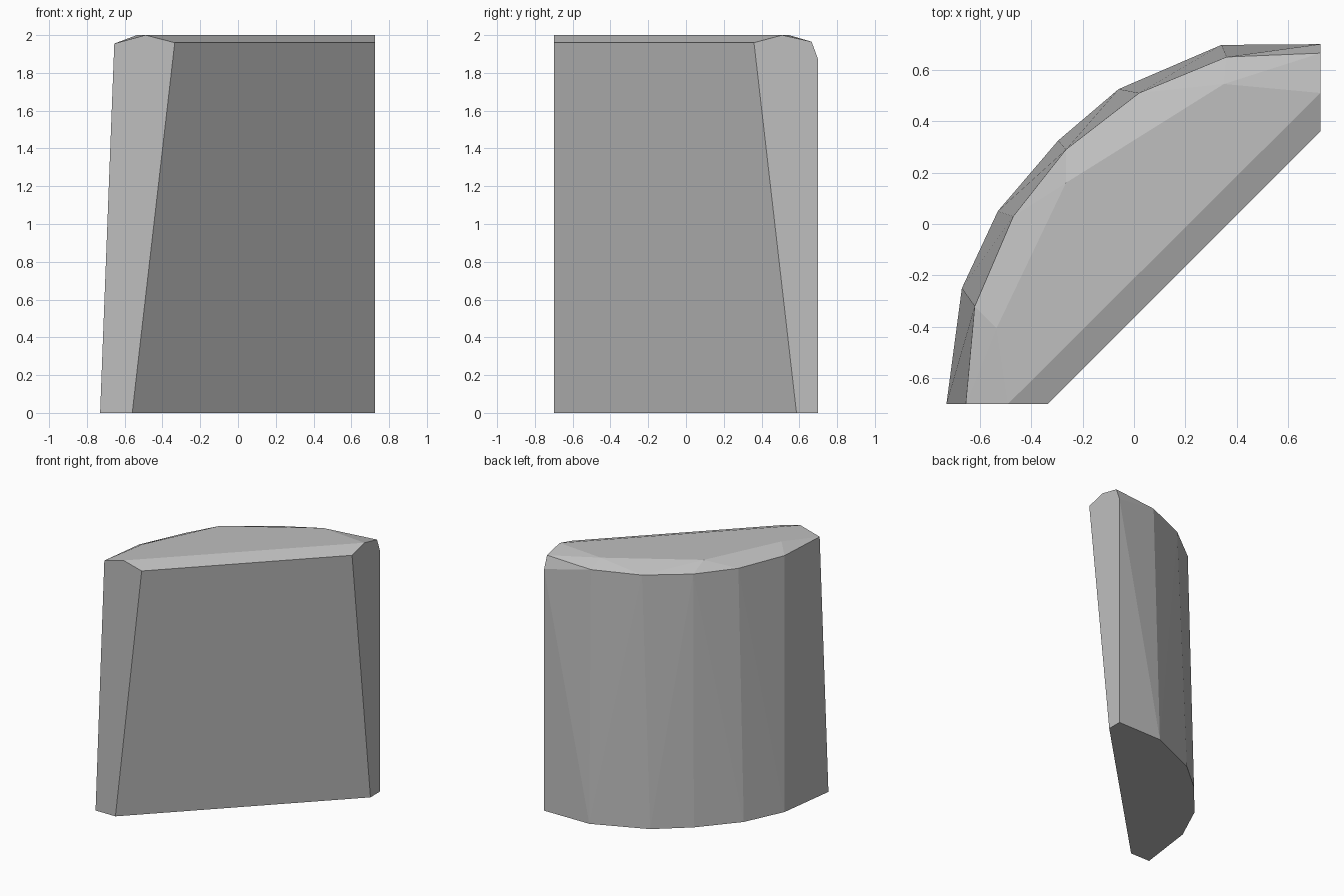
import bpy
import bmesh

cube = bpy.data.objects.get("Cube")
if cube:
    bpy.data.objects.remove(cube, do_unlink=True)

# Plain grey stone
grey = bpy.data.materials.new("grey_stone")
colour = (0.52, 0.52, 0.52, 1)
grey.diffuse_color = colour
grey.use_nodes = True
grey.node_tree.nodes["Principled BSDF"].inputs["Base Color"].default_value = colour

# Outlines: curved back first, then the two corners of the slanted front
base = [(0.725, 0.7), (0.34, 0.697), (-0.06, 0.525), (-0.295, 0.325),
        (-0.53, 0.05), (-0.67, -0.25), (-0.73, -0.7), (-0.56, -0.7), (0.725, 0.585)]
rim = [(0.725, 0.665, 1.965), (0.36, 0.65, 1.945), (0.02, 0.51, 1.94),
       (-0.265, 0.29, 1.94), (-0.47, 0.03, 1.94), (-0.62, -0.32, 1.945),
       (-0.655, -0.7, 1.955), (-0.335, -0.7, 1.96), (0.725, 0.36, 1.96)]
crown = [(0.725, 0.51), (0.35, 0.545), (-0.265, 0.16), (-0.535, -0.405), (-0.49, -0.7)]
chipped_corner = (0.725, 0.7, 1.87)

# Convex block wrapped around the outlines
bm = bmesh.new()
points = [(x, y, 0) for x, y in base] + rim + [(x, y, 2) for x, y in crown]
for p in points + [chipped_corner]:
    bm.verts.new(p)
hull = bmesh.ops.convex_hull(bm, input=bm.verts[:])
unused = {g for g in hull["geom_interior"] + hull["geom_unused"]
          if isinstance(g, bmesh.types.BMVert)}
bmesh.ops.delete(bm, geom=list(unused), context="VERTS")

# Merge flat triangles into clean faces
bmesh.ops.dissolve_limit(bm, angle_limit=0.01, verts=bm.verts[:], edges=bm.edges[:])
bmesh.ops.recalc_face_normals(bm, faces=bm.faces[:])

mesh = bpy.data.meshes.new("curved_stone_block")
bm.to_mesh(mesh)
bm.free()
mesh.materials.append(grey)
block = bpy.data.objects.new("curved_stone_block", mesh)
bpy.context.collection.objects.link(block)
